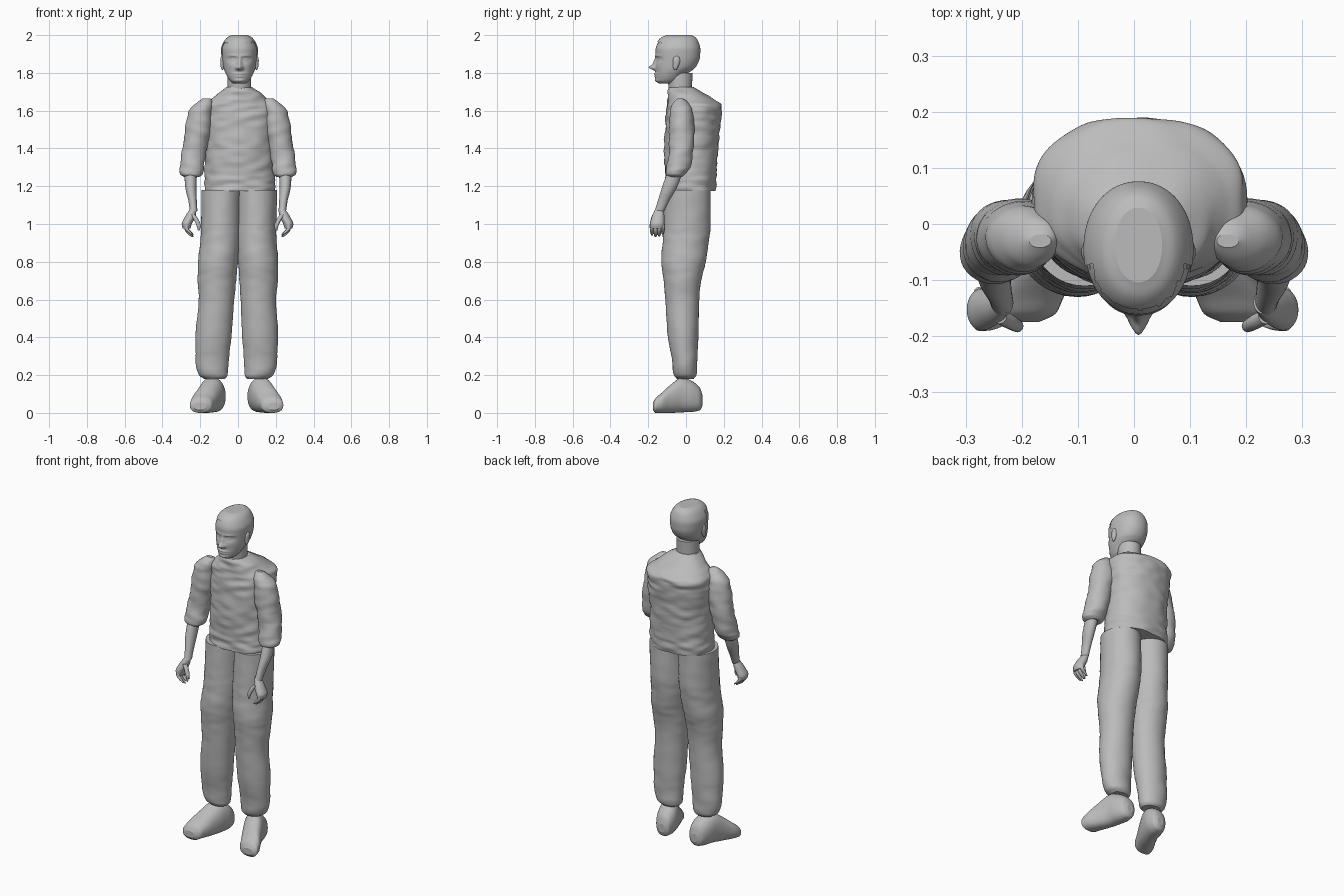
import bpy, bmesh, math
from mathutils import Vector, noise

start_cube = bpy.data.objects.get("Cube")
if start_cube:
    bpy.data.objects.remove(start_cube, do_unlink=True)

grey = bpy.data.materials.new("plain grey")
grey.use_nodes = True
tone = (0.5, 0.5, 0.5, 1)
grey.diffuse_color = tone
grey.node_tree.nodes["Principled BSDF"].inputs["Base Color"].default_value = tone


def smooth_rows(rows, steps):
    """Interpolate rows of numbers without overshooting."""
    columns = []
    for col in zip(*rows):
        d = [b - a for a, b in zip(col, col[1:])]
        m = [2 * a * b / (a + b) if a * b > 0 else 0 for a, b in zip(d, d[1:])]
        m = [d[0]] + m + [d[-1]]
        out = []
        for i in range(len(d)):
            for k in range(steps):
                t = k / steps
                h = t * t * (3 - 2 * t)
                out.append(col[i] + h * d[i] + t * (1 - t) ** 2 * m[i]
                           - t * t * (1 - t) * m[i + 1])
        columns.append(out + [col[-1]])
    return list(zip(*columns))


def loft(name, rows, axis="z", segs=32, steps=6, power=2.0, warp=None, keep=None):
    """Skin rings given as (position, low x, high x, low other, high other)."""
    bm = bmesh.new()
    rings = []
    for pos, xa, xb, wa, wb in smooth_rows(rows, steps):
        ring = []
        for i in range(segs):
            a = math.tau * i / segs
            c, s = math.cos(a), math.sin(a)
            c = math.copysign(abs(c) ** (2 / power), c)
            s = math.copysign(abs(s) ** (2 / power), s)
            x = (xa + xb + (xb - xa) * c) / 2
            w = (wa + wb + (wb - wa) * s) / 2
            co = Vector((x, w, pos)) if axis == "z" else Vector((x, pos, w))
            ring.append(bm.verts.new(warp(co, c, s) if warp else co))
        rings.append(ring)
    for low, high in zip(rings, rings[1:]):
        for i in range(segs):
            j = (i + 1) % segs
            bm.faces.new((low[i], low[j], high[j], high[i])).smooth = True
    for ring in (rings[0], rings[-1]):
        bm.faces.new(ring)
    bmesh.ops.recalc_face_normals(bm, faces=bm.faces)
    if keep:
        gone = [f for f in bm.faces if not keep(f.calc_center_median())]
        bmesh.ops.delete(bm, geom=gone, context="FACES")
    mesh = bpy.data.meshes.new(name)
    bm.to_mesh(mesh)
    bm.free()
    mesh.materials.append(grey)
    obj = bpy.data.objects.new(name, mesh)
    bpy.context.collection.objects.link(obj)
    return obj


def creases(amount):
    """Cloth folds, wider than they are tall."""
    def warp(co, c, s):
        n = noise.noise(Vector((co.x * 11, co.y * 11, co.z * 32)))
        return co + Vector((c, s, 0)) * n * amount
    return warp


def pair(name, rows, shift=lambda z: 0, warp=None, **options):
    """Build the right part and its mirrored left partner."""
    def flipped(co, c, s):
        co = warp(co, c, s) if warp else co
        return Vector((shift(co.z) - co.x, co.y, co.z))
    loft("right_" + name, rows, warp=warp, **options)
    loft("left_" + name, rows, warp=flipped, **options)


def digit(name, path, radius):
    """Finger along a path of points, thinner at the tip."""
    rows = []
    for i, (x, y, z) in enumerate(path):
        r = radius * (1, 1, 0.85, 0.35)[i]
        rows.append((z, x - r, x + r, y - r, y + r))
    pair(name, rows, segs=12, steps=4, shift=lambda z: -0.005)


# Shirt body
loft("shirt_body", [
    (1.175, -.178, .198, -.11, .155),
    (1.25, -.178, .196, -.11, .16),
    (1.4, -.172, .19, -.115, .17),
    (1.55, -.18, .2, -.11, .185),
    (1.62, -.18, .2, -.1, .19),
    (1.655, -.145, .165, -.098, .155),
    (1.69, -.105, .125, -.095, .1),
    (1.725, -.06, .075, -.09, .045),
], segs=72, steps=10, power=2.2, warp=creases(.009))

# Sleeves
pair("sleeve", [
    (1.665, -.185, -.15, -.04, -.02),
    (1.645, -.215, -.138, -.065, .01),
    (1.6, -.26, -.135, -.085, .035),
    (1.5, -.28, -.14, -.09, .045),
    (1.4, -.295, -.165, -.09, .04),
    (1.3, -.308, -.18, -.105, .02),
    (1.265, -.305, -.185, -.11, 0),
    (1.25, -.285, -.205, -.1, -.02),
], segs=40, warp=creases(.007))

# Forearms and palms
pair("forearm", [
    (1.3, -.285, -.215, -.09, -.01),
    (1.2, -.28, -.22, -.125, -.045),
    (1.12, -.262, -.218, -.15, -.09),
    (1.07, -.255, -.215, -.165, -.115),
])
pair("palm", [
    (1.085, -.25, -.218, -.16, -.118),
    (1.04, -.28, -.225, -.18, -.115),
    (1.0, -.298, -.245, -.19, -.115),
    (.975, -.292, -.252, -.185, -.12),
], shift=lambda z: -0.005)

# Fingers and thumbs
for i in range(4):
    y = -.18 + i * .019
    drop = (.01, 0, .003, .014)[i]
    digit(f"finger_{i + 1}", [(-.275, y, 1.0), (-.272, y, .97 + drop / 2),
                              (-.255, y, .945 + drop), (-.238, y, .93 + drop)], .011)
digit("thumb", [(-.24, -.165, 1.05), (-.22, -.175, 1.02),
                (-.208, -.182, .99), (-.208, -.184, .965)], .013)

# Trouser legs
pair("trouser_leg", [
    (1.18, -.193, .015, -.11, .13),
    (1.0, -.195, .014, -.12, .13),
    (.9, -.2, .01, -.125, .12),
    (.8, -.212, 0, -.13, .105),
    (.72, -.213, -.008, -.12, .085),
    (.6, -.208, -.02, -.11, .07),
    (.4, -.225, -.035, -.095, .065),
    (.28, -.225, -.05, -.075, .06),
    (.2, -.205, -.055, -.065, .055),
    (.18, -.18, -.07, -.05, .04),
], segs=40, warp=creases(.003), shift=lambda z: .035 * (z - .77))

# Shoes, turned outward
pair("shoe", [
    (.088, -.135, -.095, .04, .09),
    (.075, -.16, -.075, .015, .13),
    (.03, -.185, -.065, .005, .17),
    (-.02, -.2, -.075, .003, .188),
    (-.08, -.225, -.1, 0, .15),
    (-.13, -.25, -.125, 0, .105),
    (-.16, -.255, -.14, 0, .08),
    (-.175, -.235, -.17, .015, .055),
], axis="y", power=2.3, shift=lambda z: -.015)

# Neck
loft("neck", [
    (1.66, -.06, .075, -.085, .035),
    (1.72, -.055, .07, -.092, .032),
    (1.8, -.055, .07, -.1, .035),
])

# Head with sculpted face
mid = .008
skull = [
    (1.743, -.025, .041, -.14, -.06),
    (1.76, -.044, .06, -.158, -.03),
    (1.79, -.062, .078, -.16, .0),
    (1.83, -.077, .093, -.16, .05),
    (1.88, -.084, .1, -.16, .07),
    (1.92, -.086, .102, -.161, .072),
    (1.96, -.072, .088, -.148, .062),
    (1.985, -.052, .068, -.125, .045),
    (1.996, -.03, .046, -.1, .025),
]
# Each bump: side offset, height, width, tallness, depth
face_bumps = [
    (0, 1.828, .011, .009, .03), (0, 1.85, .008, .02, .014),
    (.014, 1.825, .006, .006, .008), (.036, 1.872, .017, .009, -.011),
    (.036, 1.871, .01, .005, .008), (.034, 1.89, .02, .005, .005),
    (0, 1.794, .02, .004, .009), (0, 1.781, .017, .004, .008),
    (0, 1.759, .02, .009, .007), (.045, 1.835, .016, .014, .003),
]


def sculpt(co, c, s):
    if s < 0:
        for off, z, wide, tall, depth in face_bumps:
            u = (abs(co.x - mid) - off) / wide
            v = (co.z - z) / tall
            co = co - Vector((0, depth * math.exp(-(u * u + v * v) / 2), 0))
    return co


loft("head", skull, segs=112, steps=9, power=2.1, warp=sculpt)


# Short hair shell with an uneven edge
def hair_area(p):
    ragged = .012 * noise.noise(p * 60)
    crown = p.z > 1.962 + ragged
    back = p.y > -.035 + ragged and p.z > 1.79
    sideburn = p.y > -.075 + ragged and p.z > 1.9
    return crown or back or sideburn


loft("hair", skull, segs=80, steps=8, power=2.1, keep=hair_area,
     warp=lambda co, c, s: co + Vector((c, s, 1)) * .004)

# Ears
for side, sign in (("right", -1), ("left", 1)):
    x = mid + sign * .09
    loft(side + "_ear", [
        (1.815, x - .003, x + .003, -.062, -.052),
        (1.83, x - .009, x + .009, -.068, -.042),
        (1.865, x - .012, x + .012, -.07, -.03),
        (1.882, x - .009, x + .009, -.064, -.034),
        (1.89, x - .003, x + .003, -.054, -.044),
    ], segs=16)
